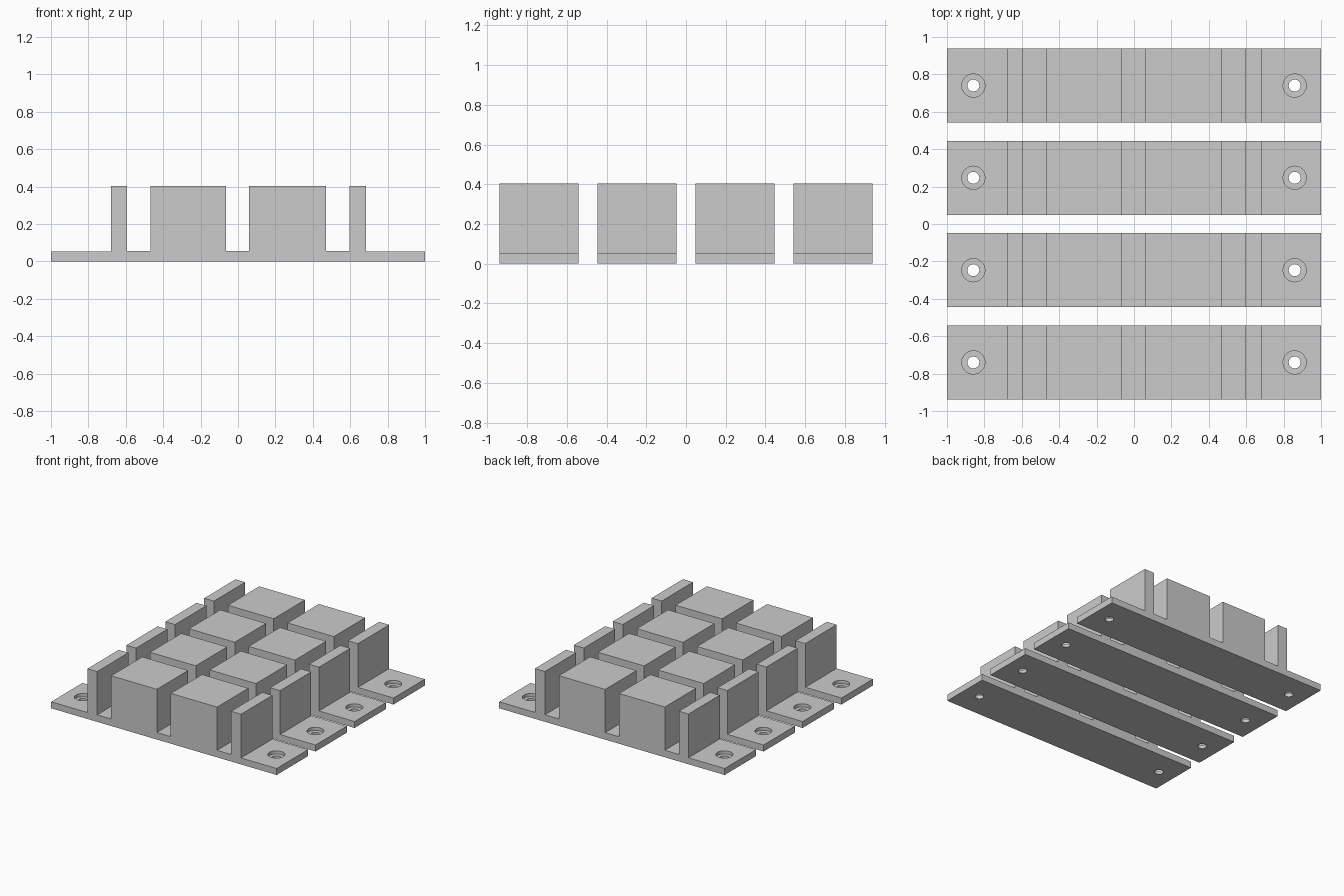
import bpy, bmesh, math

if "Cube" in bpy.data.objects:
    bpy.data.objects.remove(bpy.data.objects["Cube"])

grey = bpy.data.materials.new("light grey")
grey.diffuse_color = (0.6, 0.6, 0.6, 1)
grey.use_nodes = True
grey.node_tree.nodes["Principled BSDF"].inputs["Base Color"].default_value = grey.diffuse_color

WIDTH, TOP, BASE, FLOOR = 0.396, 0.403, 0.052, 0.056
HOLE_X, BORE_R, HOLE_R, LEDGE = 0.859, 0.062, 0.032, 0.026
# raised sections of the strip along x: wall, block, block, wall
RAISED = [(-0.679, -0.593), (-0.469, -0.063), (0.06, 0.471), (0.595, 0.684)]


def strip_profile():
    pts = [(-1, 0), (-1, BASE)]
    for i, (a, b) in enumerate(RAISED):
        pts += [(a, BASE if i == 0 else FLOOR), (a, TOP), (b, TOP)]
        pts.append((b, BASE if i == 3 else FLOOR))
    return pts + [(1, BASE), (1, 0)]


def finish(name, bm):
    bmesh.ops.recalc_face_normals(bm, faces=bm.faces)
    me = bpy.data.meshes.new(name)
    bm.to_mesh(me)
    bm.free()
    me.materials.append(grey)
    ob = bpy.data.objects.new(name, me)
    bpy.context.collection.objects.link(ob)
    return ob


def make_strip(name, y):
    bm = bmesh.new()
    face = bm.faces.new([bm.verts.new((x, y - WIDTH / 2, z)) for x, z in strip_profile()])
    ext = bmesh.ops.extrude_face_region(bm, geom=[face], use_keep_orig=True)
    verts = [v for v in ext["geom"] if isinstance(v, bmesh.types.BMVert)]
    bmesh.ops.translate(bm, verts=verts, vec=(0, WIDTH, 0))
    return finish(name, bm)


def make_cutter(y):
    # stepped screw hole: wide bore above a narrow through hole, at both ends
    bm = bmesh.new()
    steps = [(HOLE_R, -0.1), (HOLE_R, LEDGE), (BORE_R, LEDGE), (BORE_R, 0.2)]
    n = 32
    for x in (-HOLE_X, HOLE_X):
        rings = [[bm.verts.new((x + r * math.cos(2 * math.pi * k / n),
                                y + r * math.sin(2 * math.pi * k / n), z))
                  for k in range(n)] for r, z in steps]
        for lo, hi in zip(rings, rings[1:]):
            for k in range(n):
                j = (k + 1) % n
                bm.faces.new((lo[k], lo[j], hi[j], hi[k]))
        bm.faces.new(rings[0][::-1])
        bm.faces.new(rings[-1])
    ob = finish("screw_hole_cutter", bm)
    ob.hide_render = True
    return ob


# four identical terminal strips
for i, y in enumerate((-0.74, -0.247, 0.247, 0.74)):
    strip = make_strip(f"strip_{i + 1}", y)
    cutter = make_cutter(y)
    mod = strip.modifiers.new("screw holes", "BOOLEAN")
    mod.operation, mod.solver, mod.object = "DIFFERENCE", "EXACT", cutter
    bpy.context.view_layer.objects.active = strip
    bpy.ops.object.modifier_apply(modifier=mod.name)
    bpy.data.objects.remove(cutter)
    bpy.ops.object.select_all(action="DESELECT")
    strip.select_set(True)
    bpy.ops.object.shade_smooth_by_angle(angle=math.radians(30))
